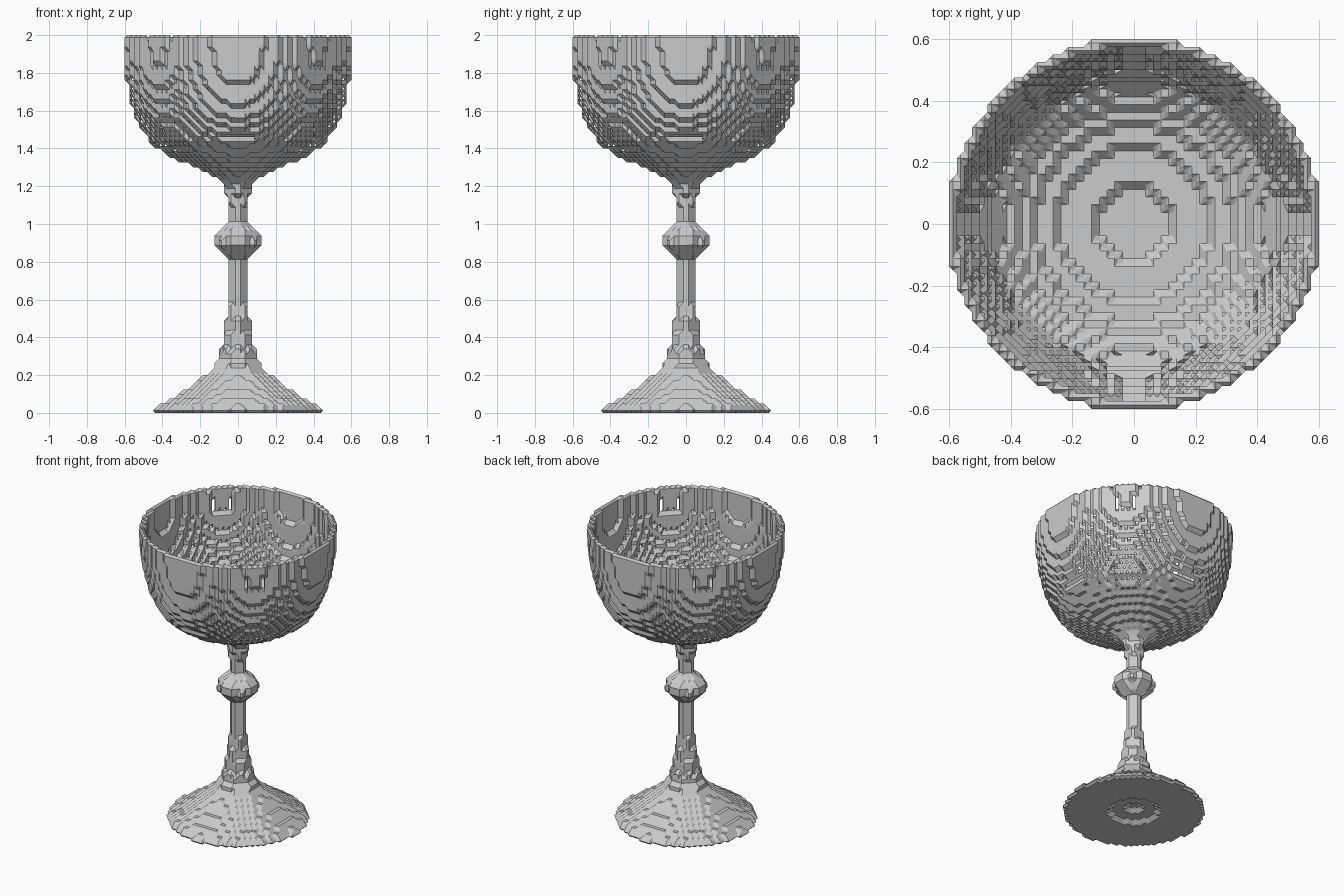
import bpy, bmesh, math
from mathutils import Vector

cube = bpy.data.objects.get("Cube")
if cube:
    bpy.data.objects.remove(cube)

STEP = 0.025      # size of one terrace
HALF, TALL = 25, 80

# (height, radius) profiles of the outside, the bowl hollow and the foot recess
OUTER = [(0, .445), (.02, .44), (.06, .38), (.1, .315), (.15, .245), (.2, .17),
         (.25, .125), (.3, .1), (.4, .076), (.5, .062), (.6, .05), (.81, .048),
         (.85, .09), (.89, .127), (.93, .127), (.97, .09), (1.0, .05), (1.1, .05),
         (1.2, .075), (1.25, .115), (1.29, .2), (1.33, .3), (1.38, .4), (1.44, .475),
         (1.53, .525), (1.58, .547), (1.65, .568), (1.75, .59), (1.85, .602), (2, .605)]
HOLLOW = [(1.32, 0), (1.345, .17), (1.37, .28), (1.41, .375), (1.46, .455),
          (1.53, .495), (1.65, .537), (1.75, .558), (1.85, .57), (2, .573)]
RECESS = [(0, .2), (.025, .1), (.05, 0)]


def radius(profile, z):
    """Radius of a profile at a height, zero outside its range."""
    for (z0, r0), (z1, r1) in zip(profile, profile[1:]):
        if z0 <= z <= z1:
            return r0 + (r1 - r0) * (z - z0) / (z1 - z0)
    return 0


def solid_cells():
    """Cells of the turned shape on a regular grid."""
    cells = set()
    for k in range(TALL):
        z = (k + .5) * STEP
        outer = radius(OUTER, z)
        inner = max(radius(HOLLOW, z), radius(RECESS, z))
        for i in range(-HALF, HALF):
            for j in range(-HALF, HALF):
                if inner <= math.hypot(i + .5, j + .5) * STEP < outer:
                    cells.add((i, j, k))
    return cells


def terraced_mesh(cells):
    """Chamfered skin: one vertex per exposed cell side, one face per corner."""
    bm = bmesh.new()
    corners = {}
    for cell in cells:
        for axis in range(3):
            u, w = (axis + 1) % 3, (axis + 2) % 3
            for side in (-1, 1):
                near = list(cell)
                near[axis] += side
                if tuple(near) in cells:
                    continue
                centre = Vector(cell) + Vector((.5, .5, .5))
                centre[axis] += side / 2
                normal = Vector((0, 0, 0))
                normal[axis] = side
                vert = bm.verts.new(centre * STEP)
                for a in (-.5, .5):
                    for b in (-.5, .5):
                        corner = centre.copy()
                        corner[u] += a
                        corner[w] += b
                        corners.setdefault(tuple(corner), []).append((vert, normal))
    for corner, ring in corners.items():
        normal = sum((n for _, n in ring), Vector())
        if len(ring) < 3 or normal.length < .1:
            continue
        normal.normalize()
        right = normal.orthogonal().normalized()
        up = normal.cross(right)
        origin = Vector(corner) * STEP

        def angle(item):
            d = item[0].co - origin
            return math.atan2(d.dot(up), d.dot(right))
        bm.faces.new([v for v, _ in sorted(ring, key=angle)])
    bmesh.ops.triangulate(bm, faces=[f for f in bm.faces if len(f.verts) > 4])
    mesh = bpy.data.meshes.new("goblet")
    bm.to_mesh(mesh)
    bm.free()
    return mesh


# One plain grey material
grey = bpy.data.materials.new("plain grey")
grey.use_nodes = True
colour = (.6, .6, .6, 1)
grey.diffuse_color = colour
grey.node_tree.nodes["Principled BSDF"].inputs["Base Color"].default_value = colour

# Goblet: bowl, knobbed stem and flared foot in one piece
goblet = bpy.data.objects.new("goblet", terraced_mesh(solid_cells()))
bpy.context.collection.objects.link(goblet)
goblet.data.materials.append(grey)
bpy.context.view_layer.objects.active = goblet
goblet.select_set(True)
bpy.ops.object.shade_smooth_by_angle(angle=math.radians(30))
